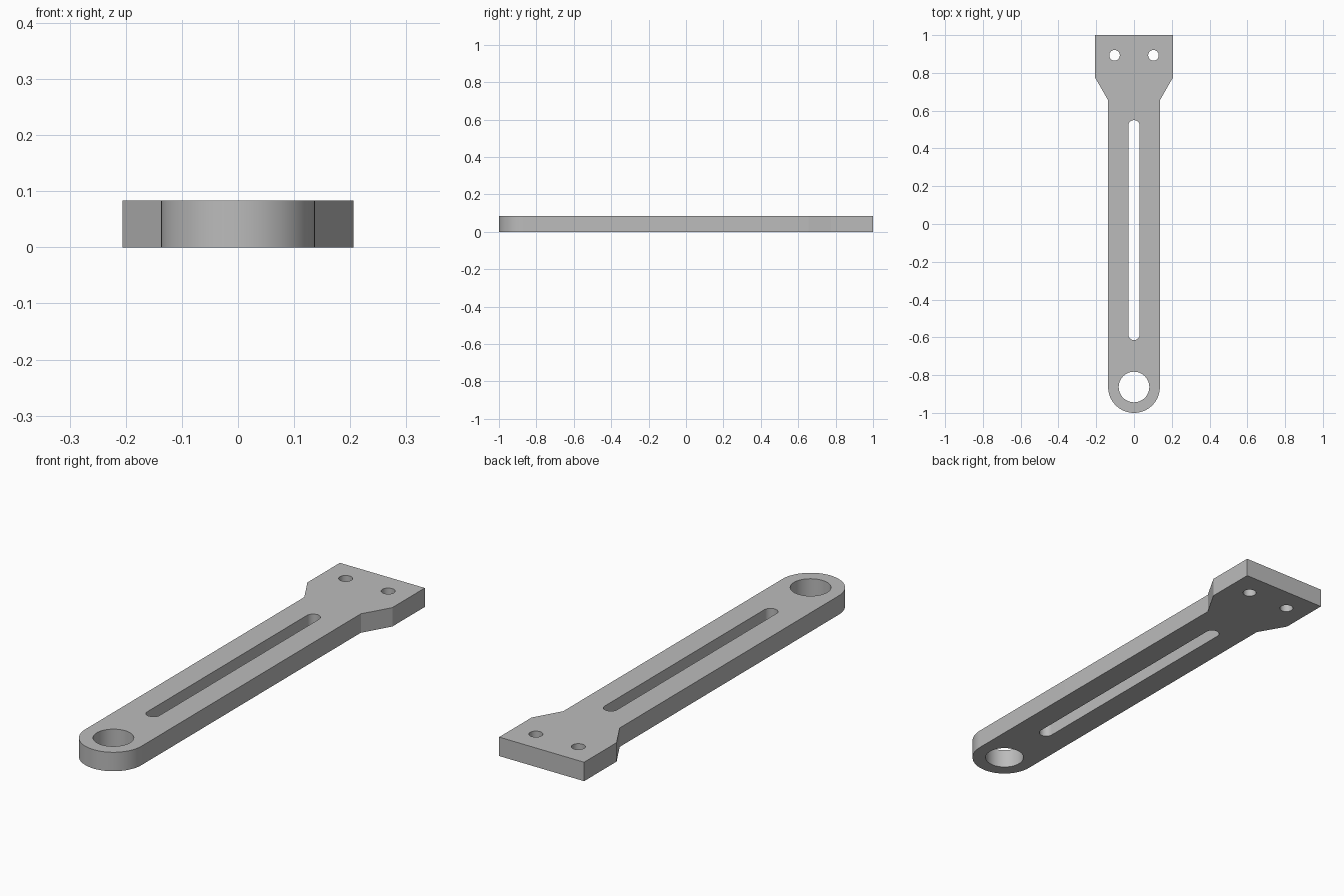
import bpy, bmesh
from math import pi, sin, cos

cube = bpy.data.objects.get("Cube")
if cube:
    bpy.data.objects.remove(cube)

THICK = 0.083
ARM = 0.137         # half width of the arm
HEAD = 0.206        # half width of the mounting head
EYE_Y = -1 + ARM    # centre of the rounded end


def arc(cx, cy, r, start, end, n):
    return [(cx + r * cos(start + (end - start) * i / n),
             cy + r * sin(start + (end - start) * i / n)) for i in range(n + 1)]


def circle(cx, cy, r, n=48):
    return arc(cx, cy, r, 0, 2 * pi, n)[:-1]


def slot(y0, y1, r, n=16):
    return arc(0, y1 - r, r, 0, pi, n) + arc(0, y0 + r, r, pi, 2 * pi, n)


# Outline: rounded end, straight arm, flared rectangular head
outline = arc(0, EYE_Y, ARM, pi, 2 * pi, 40) + [
    (ARM, 0.655), (HEAD, 0.775), (HEAD, 1), (-HEAD, 1), (-HEAD, 0.775), (-ARM, 0.655)]

# Openings: pivot eye, long slot, two bolt holes
openings = [circle(0, EYE_Y, 0.081), slot(-0.615, 0.55, 0.03)]
openings += [circle(side * 0.103, 0.893, 0.028, 32) for side in (-1, 1)]

# Fill the flat profile and extrude it
bm = bmesh.new()
edges = []
for loop in [outline] + openings:
    verts = [bm.verts.new((x, y, 0)) for x, y in loop]
    edges += [bm.edges.new((v, verts[i - 1])) for i, v in enumerate(verts)]
bmesh.ops.triangle_fill(bm, edges=edges, use_beauty=True)
top = bmesh.ops.extrude_face_region(bm, geom=bm.faces[:], use_keep_orig=True)
bmesh.ops.translate(bm, vec=(0, 0, THICK),
                    verts=[g for g in top["geom"] if isinstance(g, bmesh.types.BMVert)])
bmesh.ops.recalc_face_normals(bm, faces=bm.faces[:])
mesh = bpy.data.meshes.new("slotted_arm")
bm.to_mesh(mesh)
bm.free()

# Plain grey metal
grey = bpy.data.materials.new("light_grey")
grey.use_nodes = True
colour = (0.5, 0.5, 0.5, 1)
grey.diffuse_color = colour
grey.node_tree.nodes["Principled BSDF"].inputs["Base Color"].default_value = colour
mesh.materials.append(grey)

arm = bpy.data.objects.new("slotted_arm", mesh)
bpy.context.collection.objects.link(arm)
bpy.context.view_layer.objects.active = arm
arm.select_set(True)
bpy.ops.object.shade_smooth_by_angle(angle=pi / 7)
